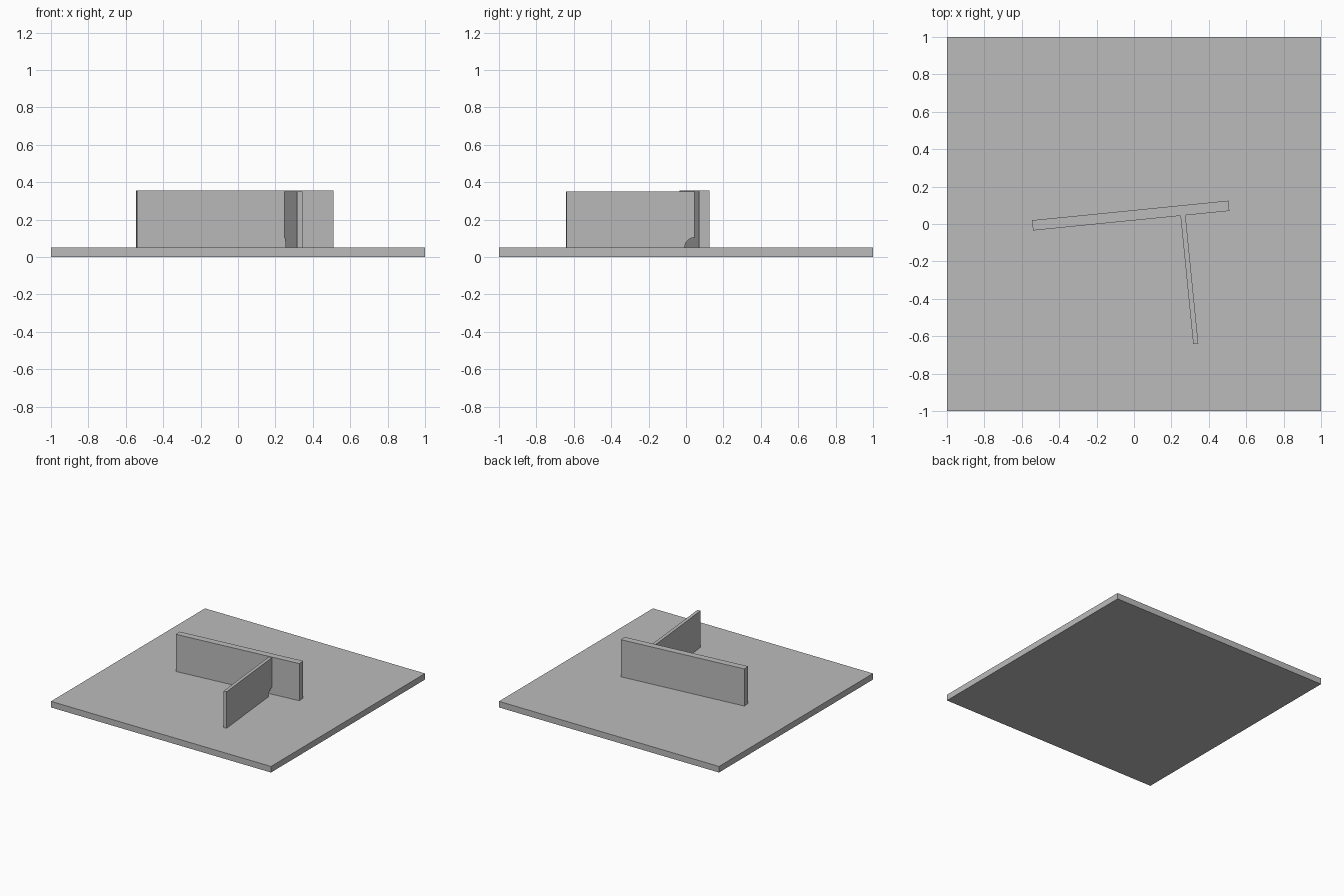
import bpy, bmesh
from math import radians, sin, cos, pi
from mathutils import Matrix, Vector

cube = bpy.data.objects.get("Cube")
if cube:
    bpy.data.objects.remove(cube, do_unlink=True)

grey = bpy.data.materials.new("steel grey")
grey.use_nodes = True
grey.diffuse_color = (0.5, 0.5, 0.5, 1)
grey.node_tree.nodes["Principled BSDF"].inputs["Base Color"].default_value = (0.5, 0.5, 0.5, 1)

BASE_TOP = 0.05
PLATE_THICK = 0.055
# Upright plates share one frame, turned slightly about z
FRAME = Matrix.Translation((-0.0175, 0.045, BASE_TOP)) @ Matrix.Rotation(radians(5.7), 4, "Z")


def extrude(name, outline, direction, matrix=Matrix()):
    """Solid made by sweeping a flat outline along a direction."""
    bm = bmesh.new()
    face = bm.faces.new([bm.verts.new(p) for p in outline])
    swept = bmesh.ops.extrude_face_region(bm, geom=[face])["geom"]
    verts = [v for v in swept if isinstance(v, bmesh.types.BMVert)]
    bmesh.ops.translate(bm, verts=verts, vec=Vector(direction))
    bmesh.ops.recalc_face_normals(bm, faces=bm.faces)
    mesh = bpy.data.meshes.new(name)
    bm.to_mesh(mesh)
    bm.free()
    mesh.materials.append(grey)
    obj = bpy.data.objects.new(name, mesh)
    obj.matrix_world = matrix
    bpy.context.collection.objects.link(obj)
    return obj


def rectangle(x, y):
    return [(-x, -y, 0), (x, -y, 0), (x, y, 0), (-x, y, 0)]


# Base plate and main upright plate
extrude("base_plate", rectangle(1, 1), (0, 0, BASE_TOP))
extrude("upright_plate", rectangle(0.5275, PLATE_THICK / 2), (0, 0, 0.305), FRAME)

# Stiffener rib with a quarter-round clearance hole at its inner lower corner
length, height, thick, hole = 0.688, 0.3, 0.027, 0.054
joint = -PLATE_THICK / 2
x = 0.278 - thick / 2
profile = [(x, joint - length, 0), (x, joint - length, height), (x, joint, height)]
steps = 12
for i in range(steps + 1):
    a = pi / 2 * i / steps
    profile.append((x, joint - hole * sin(a), hole * cos(a)))
extrude("stiffener_rib", profile, (thick, 0, 0), FRAME)
